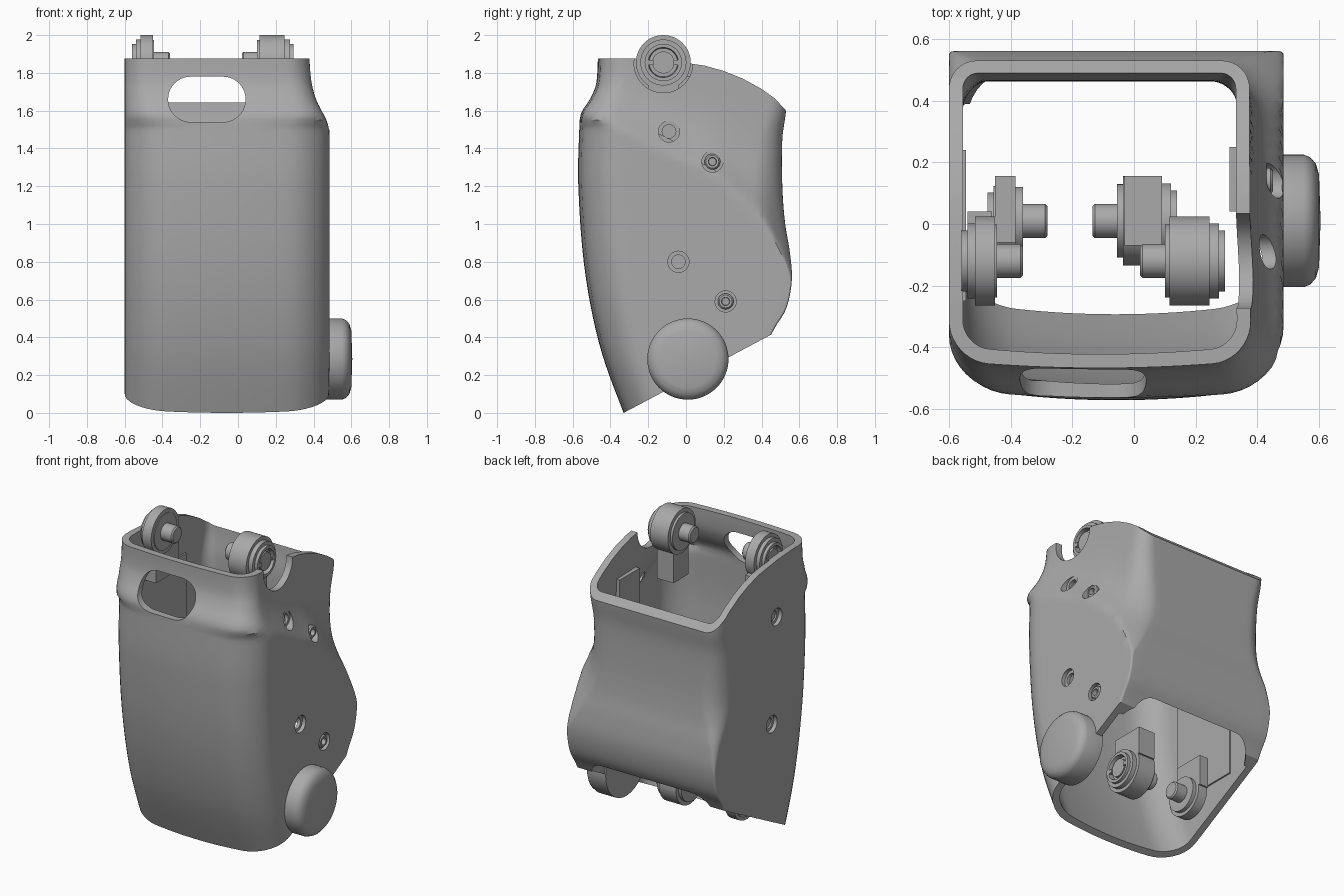
import bpy, bmesh, math
from mathutils import Vector

cube = bpy.data.objects.get("Cube")
if cube:
    bpy.data.objects.remove(cube)

grey = bpy.data.materials.new("plain grey")
grey.use_nodes = True
grey.diffuse_color = (0.4, 0.4, 0.4, 1)
grey.node_tree.nodes["Principled BSDF"].inputs["Base Color"].default_value = (0.4, 0.4, 0.4, 1)


def curve(points, t):
    """Smooth interpolation through (position, value) pairs."""
    def slope(i):
        a, b = points[max(i - 1, 0)], points[min(i + 1, len(points) - 1)]
        return (b[1] - a[1]) / (b[0] - a[0])
    if t <= points[0][0]:
        return points[0][1]
    for i in range(len(points) - 1):
        (a, va), (b, vb) = points[i], points[i + 1]
        if t <= b:
            h = b - a
            s = (t - a) / h
            return ((2*s**3 - 3*s**2 + 1) * va + (s**3 - 2*s**2 + s) * h * slope(i)
                    + (3*s**2 - 2*s**3) * vb + (s**3 - s**2) * h * slope(i + 1))
    return points[-1][1]


def make(name, rings, closed_ends=True):
    """Skin a list of equal closed rings into a mesh object."""
    bm = bmesh.new()
    loops = [[bm.verts.new(p) for p in ring] for ring in rings]
    n = len(loops[0])
    for a, b in zip(loops, loops[1:]):
        for i in range(n):
            bm.faces.new((a[i], a[(i + 1) % n], b[(i + 1) % n], b[i]))
    if closed_ends:
        bm.faces.new(loops[0][::-1])
        bm.faces.new(loops[-1])
    bmesh.ops.remove_doubles(bm, verts=bm.verts, dist=1e-5)
    bmesh.ops.recalc_face_normals(bm, faces=bm.faces)
    mesh = bpy.data.meshes.new(name)
    bm.to_mesh(mesh)
    bm.free()
    ob = bpy.data.objects.new(name, mesh)
    bpy.context.collection.objects.link(ob)
    mesh.materials.append(grey)
    return ob


def lathe(name, profile, y, z, sides=48):
    """Turn (x, radius) pairs about an axis along x."""
    rings = [[(x, y + r * math.cos(math.tau * i / sides), z + r * math.sin(math.tau * i / sides))
              for i in range(sides)] for x, r in profile]
    return make(name, rings)


def rounded(cx, cy, w, h, r, steps=10):
    """Outline of a rounded rectangle."""
    pts = []
    for k, (sx, sy) in enumerate([(1, 1), (-1, 1), (-1, -1), (1, -1)]):
        for i in range(steps + 1):
            a = math.pi / 2 * (k + i / steps)
            pts.append((cx + sx * (w / 2 - r) + r * math.cos(a), cy + sy * (h / 2 - r) + r * math.sin(a)))
    return pts


def block(name, x0, x1, y0, y1, z0, z1):
    outline = [(y0, z0), (y1, z0), (y1, z1), (y0, z1)]
    return make(name, [[(x, y, z) for y, z in outline] for x in (x0, x1)])


def boolean(ob, cutter, operation="DIFFERENCE"):
    mod = ob.modifiers.new("cut", "BOOLEAN")
    mod.operation, mod.object, mod.solver = operation, cutter, "EXACT"
    bpy.context.view_layer.objects.active = ob
    bpy.ops.object.modifier_apply(modifier=mod.name)
    bpy.data.objects.remove(cutter)


# Shell shape: front, back, corner radii and the crease on the side
FRONT = [(-.1, -.28), (0, -.33), (.35, -.455), (.75, -.535), (1.2, -.57), (1.5, -.565),
         (1.59, -.555), (1.66, -.51), (1.75, -.475), (1.95, -.465)]
BACK = [(-.1, .3), (.3, .4), (.45, .47), (.55, .53), (.7, .56), (.85, .55), (1, .525),
        (1.2, .51), (1.45, .51), (1.6, .53), (1.95, .56)]
BACK_RADIUS = [(.7, .012), (.85, .05), (1.1, .14), (1.4, .13), (1.6, .1)]
FRONT_RADIUS = [(1.5, .22), (1.7, .14)]
CREASE = [(-.6, 1.61), (-.3, 1.48), (0, 1.33), (.15, 1.26), (.3, 1.13), (.42, 1), (.5, .85), (.56, .72)]
LEFT = -.6


def right_side(y, z):
    above = max(0, z - curve(CREASE, y))
    return .375 + .11 * math.exp(-(above / .15) ** 1.3) - .02 * max(0, .25 - z)


def shell_ring(z, inset):
    yf, yb = curve(FRONT, z) + inset, curve(BACK, z) - inset
    rb = max(.01, curve(BACK_RADIUS, z) - inset)
    rf = curve(FRONT_RADIUS, z) - inset
    bow = .05 if z < 1.55 else .025
    width = 1.08 - 2 * inset
    flat = []
    corners = [(width - rb, yb - rb, rb, 0), (rb, yb - rb, rb, 1), (rf, yf + rf, rf, 2), (width - rf, yf + rf, rf, 3)]
    for cx, cy, r, k in corners:
        for i in range(11):
            a = math.pi / 2 * (k + i / 10)
            flat.append(Vector((cx + r * math.cos(a), cy + r * math.sin(a))))
    pts = []
    for i, p in enumerate(flat):
        q = flat[(i + 1) % len(flat)]
        splits = 16 if i % 11 == 10 else 1
        pts += [p.lerp(q, s / splits) for s in range(splits)]
    ring = []
    for p in pts:
        u = p.x / width
        front_share = max(0, min(1, (yb - p.y) / (yb - yf)))
        y = p.y + bow * (2 * u - 1) ** 2 * front_share ** 4
        x0, x1 = LEFT + inset, right_side(y, z) - inset
        ring.append((x0 + u * (x1 - x0), y, z))
    return ring


def body(name, inset, z0, z1, steps=72):
    return make(name, [shell_ring(z0 + (z1 - z0) * i / steps, inset) for i in range(steps + 1)])


shell = body("shell", 0, -.1, 1.95)
boolean(shell, body("cavity", .045, -.13, 1.98))

# Trim the top and bottom to the side outline
outline = [(-.8, -.249), (.8, .599), (.8, 1.4), (.53, 1.6), (.47, 1.665), (.4, 1.715), (.3, 1.77),
           (.2, 1.81), (.1, 1.838), (.02, 1.85), (-.1, 1.865), (-.25, 1.875), (-.8, 1.875)]
boolean(shell, make("trim", [[(x, y, z) for y, z in outline] for x in (-1, 1)]), "INTERSECT")

# Lower opening at the back, front handle slot, notch beside the upper roller
opening = rounded(-.06, .17, .96, .66, .16)
boolean(shell, make("opening", [[(x, y, z) for x, y in opening] for z in (-.3, .6)]))
slot = rounded(-.165, 1.66, .41, .24, .119)
boolean(shell, make("slot", [[(x, y, z) for x, z in slot] for y in (-.8, -.3)]))
boolean(shell, lathe("notch", [(.24, .155), (.7, .155)], -.12, 1.85))

# Screw holes, two of them going through both sides
for y, z, both in [(-.09, 1.49, True), (-.04, .8, True), (.14, 1.33, False), (.21, .59, False)]:
    face = right_side(y, z)
    boolean(shell, lathe("bore", [(-1 if both else .2, .036), (1, .036)], y, z, 24))
    boolean(shell, lathe("counterbore", [(face - .025, .056), (1, .056)], y, z, 32))
    if both:
        boolean(shell, lathe("left_counterbore", [(-1, .056), (LEFT + .025, .056)], y, z, 32))
    else:
        lathe("screw", [(face - .07, .0), (face - .07, .042), (face - .012, .042), (face - .004, .034),
                        (face - .004, .022), (face - .03, .02), (face - .03, 0)], y, z, 24)

# Inner mounting panels
block("right_inner_panel", .31, .34, .04, .25, .95, 1.62)
block("left_inner_panel", -.565, -.545, -.25, .24, .4, 1.55)

# Round side knob
lathe("side_knob", [(.43, 0), (.43, .215), (.55, .215), (.572, .206), (.59, .185), (.6, .15), (.605, 0)], .01, .285, 64)


def roller(name, y, z, inner, shaft, start, end, cap, r):
    """Shaft, stepped roller and recessed hub from inner shaft tip to outer cap."""
    d = 1 if cap > inner else -1
    lathe(name, [(inner, 0), (inner, .047), (inner + d * .008, .055), (shaft, .055), (shaft, r * .82),
                 (start, r * .82), (start, r), (end, r), (end, r * .84), (cap - d * .02, r * .84),
                 (cap - d * .02, r * .68), (cap, r * .68), (cap, r * .55), (cap - d * .03, r * .52),
                 (cap - d * .03, r * .4), (cap - d * .008, r * .4), (cap - d * .008, 0)], y, z)
    for side in (-1, 1):
        yc = y + side * r * .47
        block(name + "_key", min(cap, cap - d * .03), max(cap, cap - d * .03),
              yc - .015, yc + .015, z - .012, z + .012)


# Upper and lower roller pairs with their brackets
roller("upper_right_roller", -.12, 1.855, .02, .1, .115, .245, .295, .145)
block("upper_right_bracket", .12, .24, -.2, -.04, 1.54, 1.78)
roller("upper_left_roller", -.12, 1.855, -.36, -.445, -.45, -.515, -.56, .145)
block("upper_left_bracket", -.54, -.46, -.2, .04, 1.54, 1.78)
roller("lower_right_roller", .01, .285, -.135, -.055, -.035, .09, .14, .145)
block("lower_right_bracket", -.03, .09, -.07, .155, .34, .52)
roller("lower_left_roller", .01, .285, -.28, -.36, -.385, -.45, -.475, .135)
block("lower_left_bracket", -.45, -.385, -.06, .155, .3, .5)

# Smooth shading with sharp edges kept
bpy.ops.object.select_all(action="DESELECT")
for ob in bpy.context.scene.objects:
    if ob.type == "MESH":
        ob.select_set(True)
        bpy.context.view_layer.objects.active = ob
bpy.ops.object.shade_smooth_by_angle(angle=math.radians(30))
